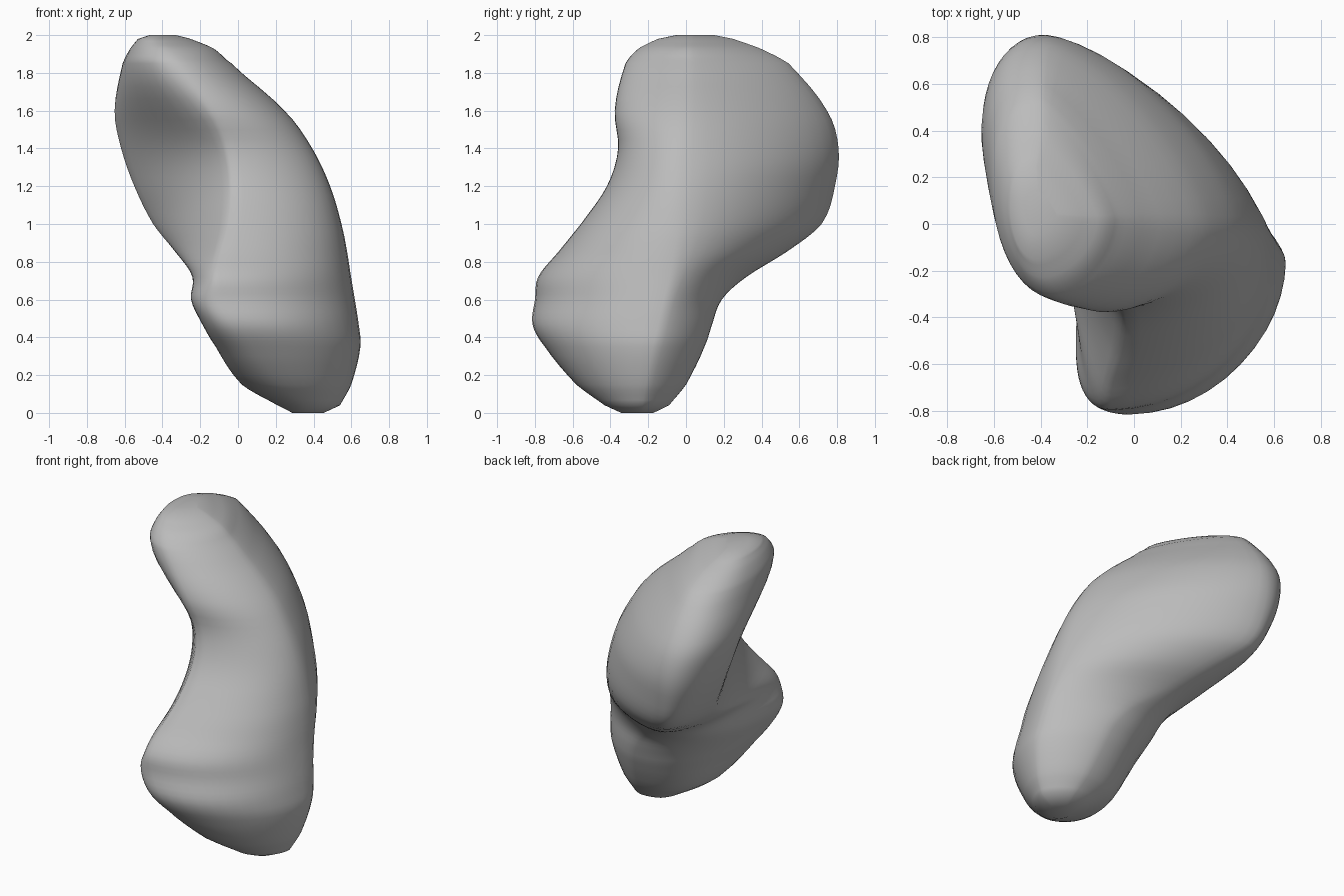
import bpy
import bmesh
from math import cos, sin, pi
from mathutils import Vector

default_cube = bpy.data.objects.get("Cube")
if default_cube:
    bpy.data.objects.remove(default_cube, do_unlink=True)

# Horizontal sections: height, then the outer ridge, back, inner and front
# extreme points, then the fullness of the inner side (under 1 is hollow)
SECTIONS = [
    (.04, .54, -.23, .39, -.09, .21, -.27, .34, -.43, 2),
    (.15, .6, -.21, .36, 0, .02, -.35, .22, -.58, 2.1),
    (.35, .65, -.17, .31, .1, -.12, -.49, .08, -.75, 2.4),
    (.47, .64, -.14, .27, .14, -.19, -.55, 0, -.815, 2.6),
    (.6, .62, -.11, .17, .19, -.25, -.53, -.08, -.8, 2.5),
    (.72, .6, -.08, .01, .32, -.24, -.38, -.11, -.785, 1.9),
    (.85, .58, -.06, -.13, .53, -.33, .05, -.1, -.68, 1.25),
    (1, .55, -.04, -.3, .72, -.45, .33, -.06, -.56, 1.1),
    (1.2, .49, -.03, -.36, .79, -.55, .4, -.04, -.42, 1.08),
    (1.4, .395, -.02, -.38, .81, -.62, .4, -.06, -.36, 1.15),
    (1.6, .25, 0, -.4, .75, -.655, .36, -.14, -.38, 1.4),
    (1.85, -.04, .02, -.4, .54, -.61, .2, -.33, -.32, 2.1),
    (1.93, -.13, .02, -.4, .39, -.57, .12, -.38, -.25, 2),
    (1.98, -.25, .03, -.42, .25, -.53, .07, -.42, -.15, 2),
]
STEPS_PER_SECTION = 4
STEPS_PER_QUARTER = 12


def slope(index, column):
    """Rate of change of one section value with height."""
    low = SECTIONS[max(index - 1, 0)]
    high = SECTIONS[min(index + 1, len(SECTIONS) - 1)]
    return (high[column] - low[column]) / (high[0] - low[0])


def blend(index, t):
    """Smoothly interpolate between a section and the next one."""
    low, high = SECTIONS[index], SECTIONS[index + 1]
    gap = high[0] - low[0]
    ease = t * t * (3 - 2 * t)
    values = [low[0] + gap * t]
    for column in range(1, len(low)):
        value = low[column] + (high[column] - low[column]) * ease
        value += gap * t * (1 - t) ** 2 * slope(index, column)
        value -= gap * t * t * (1 - t) * slope(index + 1, column)
        values.append(value)
    return values


def outline(values):
    """Closed outline made of four superelliptic quarters."""
    height, hollow = values[0], values[-1]
    corners = [Vector((values[i], values[i + 1], height)) for i in range(1, 9, 2)]
    taper = max(height - 1.3, 0)
    fullness = (1.52 - .4 * taper, 2.4, hollow, 2.05 - .3 * abs(height - .9))
    points = []
    for quarter in range(4):
        start, end = corners[quarter], corners[(quarter + 1) % 4]
        if quarter % 2 == 0:
            centre = Vector((end.x, start.y, height))
        else:
            centre = Vector((start.x, end.y, height))
        power = 2 / fullness[quarter]
        for step in range(STEPS_PER_QUARTER):
            angle = pi / 2 * step / STEPS_PER_QUARTER
            points.append(centre + (start - centre) * cos(angle) ** power
                          + (end - centre) * sin(angle) ** power)
    return points


def closing_ring(points, height, scale):
    """Shrunken copy of an end outline that rounds off the tip."""
    middle = sum(points, Vector()) / len(points)
    ring = [middle + (point - middle) * scale for point in points]
    for point in ring:
        point.z = height
    return ring


# Stack of outlines from the lower lobe to the upper lobe
rings = []
for index in range(len(SECTIONS) - 1):
    for step in range(STEPS_PER_SECTION):
        rings.append(outline(blend(index, step / STEPS_PER_SECTION)))
rings.append(outline(SECTIONS[-1]))
rings.insert(0, closing_ring(rings[0], 0, .5))
rings.append(closing_ring(rings[-1], 2, .5))

# Skin the outlines into one closed body
bm = bmesh.new()
loops = [[bm.verts.new(point) for point in ring] for ring in rings]
for lower, upper in zip(loops, loops[1:]):
    count = len(lower)
    for i in range(count):
        j = (i + 1) % count
        bm.faces.new((lower[i], lower[j], upper[j], upper[i]))
bm.faces.new(list(reversed(loops[0])))
bm.faces.new(loops[-1])

# Soften the joins between the quarters
bmesh.ops.smooth_vert(bm, verts=[v for loop in loops[2:-2] for v in loop],
                      factor=.5, use_axis_x=True, use_axis_y=True)
bmesh.ops.recalc_face_normals(bm, faces=bm.faces)
mesh = bpy.data.meshes.new("curved_body")
bm.to_mesh(mesh)
bm.free()
body = bpy.data.objects.new("curved_body", mesh)
bpy.context.collection.objects.link(body)

# Plain grey surface
grey = bpy.data.materials.new("plain_grey")
grey.use_nodes = True
colour = (.5, .5, .5, 1)
grey.diffuse_color = colour
grey.node_tree.nodes["Principled BSDF"].inputs["Base Color"].default_value = colour
mesh.materials.append(grey)

bpy.ops.object.select_all(action='DESELECT')
body.select_set(True)
bpy.context.view_layer.objects.active = body
bpy.ops.object.shade_smooth_by_angle(angle=pi / 4)
